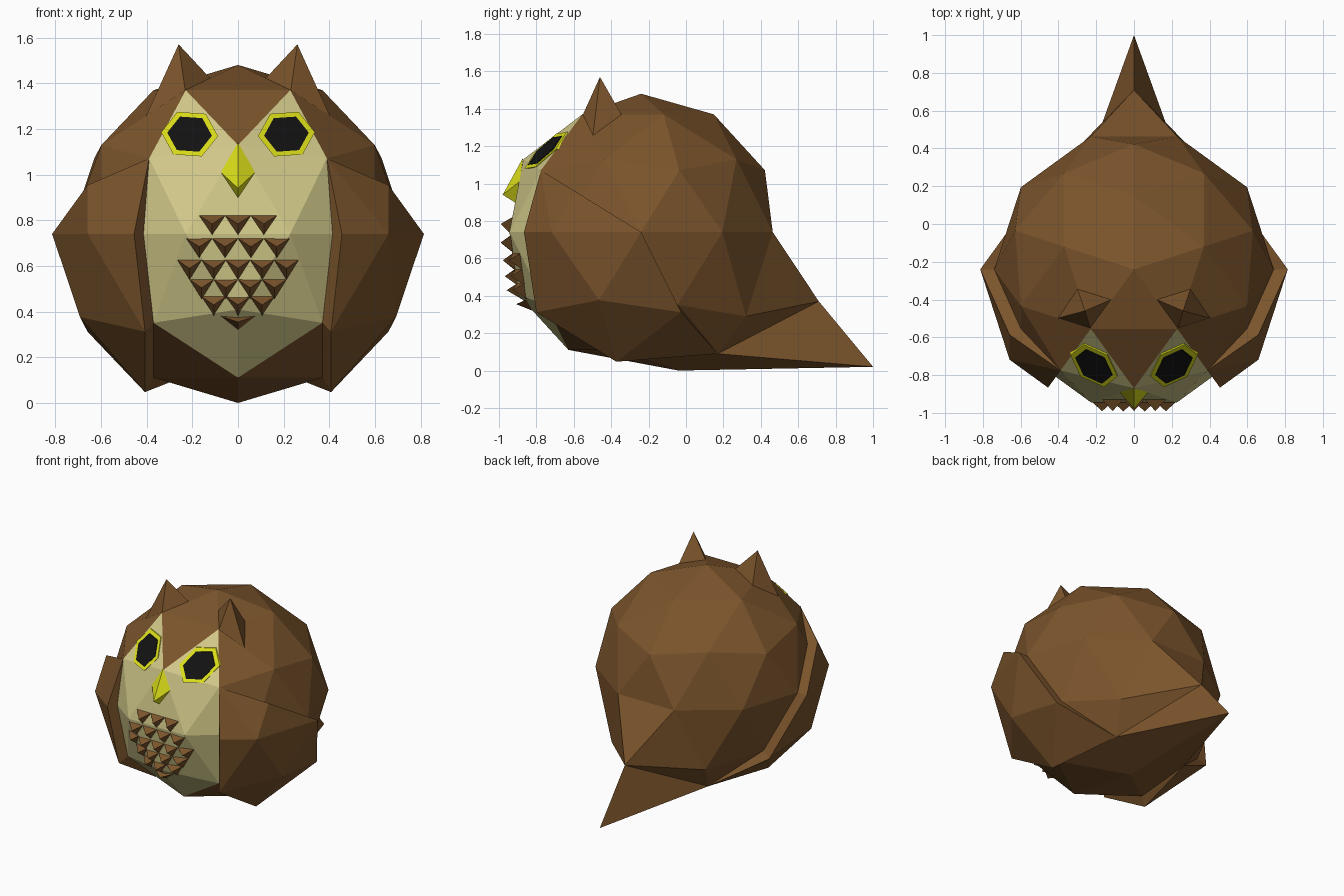
import bpy, bmesh
from math import sin, cos, radians, pi
from mathutils import Vector, Matrix
from mathutils.bvhtree import BVHTree

if "Cube" in bpy.data.objects:
    bpy.data.objects.remove(bpy.data.objects["Cube"])

R = 0.74
CENTRE = Vector((0, -0.24, R))
# Rings of a twice-subdivided icosphere: (radius, height)
RINGS = {"top": (.526, .851), "upper": (.894, .447), "mid_up": (.851, .526), "eq": (1, 0),
         "mid_low": (.851, -.526), "lower": (.894, -.447), "base": (.526, -.851)}


def mat(name, rgb):
    m = bpy.data.materials.new(name)
    m.diffuse_color = (*rgb, 1)
    m.use_nodes = True
    m.node_tree.nodes["Principled BSDF"].inputs["Base Color"].default_value = m.diffuse_color
    return m


BROWN = mat("brown", (.20, .09, .025))
CREAM = mat("cream", (.64, .58, .25))
YELLOW = mat("yellow", (.70, .72, .01))
BLACK = mat("black", (.006, .006, .006))


def ring(name, azimuth):
    """Point on the body sphere; azimuth in degrees from the back."""
    r, z = RINGS[name]
    a = radians(azimuth)
    return CENTRE + R * Vector((r * sin(a), r * cos(a), z))


def grow(p, k):
    return CENTRE + (p - CENTRE) * k


def finish(name, bm, mats, mirror=False):
    bmesh.ops.recalc_face_normals(bm, faces=bm.faces[:])
    me = bpy.data.meshes.new(name)
    bm.to_mesh(me)
    bm.free()
    for m in mats:
        me.materials.append(m)
    ob = bpy.data.objects.new(name, me)
    bpy.context.collection.objects.link(ob)
    if mirror:
        ob.modifiers.new("Mirror", "MIRROR").use_mirror_merge = False
    return ob


def add_pyramid(bm, base, apex):
    vs = [bm.verts.new(p) for p in base]
    tip = bm.verts.new(apex)
    bm.faces.new(vs)
    for i, v in enumerate(vs):
        bm.faces.new((v, vs[(i + 1) % len(vs)], tip))


# Body: icosphere with cream front
bm = bmesh.new()
bmesh.ops.create_icosphere(bm, subdivisions=2, radius=R,
                           matrix=Matrix.Translation(CENTRE) @ Matrix.Rotation(pi / 2, 4, 'Z'))
for f in bm.faces:
    c = (f.calc_center_median() - CENTRE) / R
    f.material_index = int(c.y < -.62 and c.z < .7)

# Tail: pull the lower back outwards, then fan to a pointed tip
def nearest(p):
    return min(bm.verts, key=lambda v: (v.co - p).length)

TAIL_SIDE = Vector((.30, .17, .09))
rump, pole = nearest(ring("mid_low", 0)), nearest(Vector((0, -.24, 0)))
right, left = nearest(ring("base", 36)), nearest(ring("base", -36))
for s in (1, -1):
    nearest(ring("lower", 36 * s)).co = (.38 * s, .32, .29)
rump.co, pole.co = (0, .71, .37), (0, -.04, 0)
right.co, left.co = TAIL_SIDE, (-.30, .17, .09)
shared = [e for e in right.link_edges if e.other_vert(right) == left]
bmesh.ops.delete(bm, geom=shared, context='EDGES')
tip = bm.verts.new((0, 1.0, .02))
loop = [rump, right, pole, left]
for i in range(4):
    bm.faces.new((loop[i], loop[(i + 1) % 4], tip))
bmesh.ops.recalc_face_normals(bm, faces=bm.faces[:])
surface = BVHTree.FromBMesh(bm)
finish("body", bm, [BROWN, CREAM])


def on_front(x, z, lift=0):
    """Point on the front of the body, lifted towards the viewer."""
    hit = surface.ray_cast(Vector((x, -3, z)), Vector((0, 1, 0)))[0]
    return hit + Vector((0, -lift, 0))


# Wings: body facets grown outwards into a shell
P = {"A": ring("upper", 144), "E": ring("eq", 126), "C": ring("eq", 90),
     "L": ring("lower", 108), "F": ring("mid_low", 144), "G": ring("base", 108),
     "H": ring("mid_low", 72), "T": TAIL_SIDE}
P["M"] = (ring("eq", 162) + P["E"]) / 2
P["B"] = (ring("mid_up", 108) + P["E"]) / 2
bm = bmesh.new()
outer = {k: bm.verts.new(p if k in "AT" else grow(p, 1.1)) for k, p in P.items()}
inner = {k: bm.verts.new(grow(p, .98)) for k, p in P.items()}
for tri in "AME MFE EFL FGL LGH GTH LHC ELC AEB BEC".split():
    bm.faces.new([outer[k] for k in tri])
    bm.faces.new([inner[k] for k in reversed(tri)])
rim = "AMFGTHCB"
for a, b in zip(rim, rim[1:] + rim[0]):
    bm.faces.new((outer[a], outer[b], inner[b], inner[a]))
finish("wings", bm, [BROWN], True)

# Ear tufts
bm = bmesh.new()
add_pyramid(bm, [(.41, -.50, 1.24), (.23, -.555, 1.36), (.12, -.40, 1.42), (.30, -.34, 1.36)],
            (.26, -.46, 1.57))
finish("ear_tufts", bm, [BROWN], True)

# Beak
bm = bmesh.new()
add_pyramid(bm, [(0, -.87, 1.14), (.075, -.89, 1.01), (0, -.90, .89), (-.075, -.89, 1.01)],
            (0, -.98, .94))
finish("beak", bm, [YELLOW])


# Eyes: flat hexagonal plates lying on the face
def eye_plate(name, rx, rz, lift, material):
    b = bmesh.new()
    pts = [(.212 + rx * cos(i * pi / 3 + .08), 1.177 + rz * sin(i * pi / 3 + .08)) for i in range(6)]
    n = (ring("upper", 144) - ring("top", 144)).cross(ring("mid_up", 180) - ring("top", 144))
    origin = ring("top", 144)
    def plane(x, z, off):
        y = origin.y - (n.x * (x - origin.x) + n.z * (z - origin.z)) / n.y
        return (x, y - off, z)
    front = [b.verts.new(plane(x, z, lift)) for x, z in pts]
    back = [b.verts.new(plane(x, z, -.01)) for x, z in pts]
    b.faces.new(front)
    b.faces.new(back[::-1])
    for i in range(6):
        j = (i + 1) % 6
        b.faces.new((front[i], front[j], back[j], back[i]))
    finish(name, b, [material], True)


eye_plate("eye_rims", .125, .108, .008, YELLOW)
eye_plate("pupils", .098, .085, .014, BLACK)

# Chest feathers: rows of small downward pyramids
bm = bmesh.new()
rows = [(3, .82, .113), (4, .72, .113), (5, .625, .106), (4, .54, .106), (3, .465, .106), (1, .38, .15)]
for count, top, w in rows:
    h = .085 if count > 1 else .06
    for i in range(count):
        x = (i - (count - 1) / 2) * w
        base = [on_front(x - w / 2, top), on_front(x + w / 2, top), on_front(x, top - h)]
        add_pyramid(bm, base, on_front(x, top - h * .42, .055))
finish("chest_feathers", bm, [BROWN])
